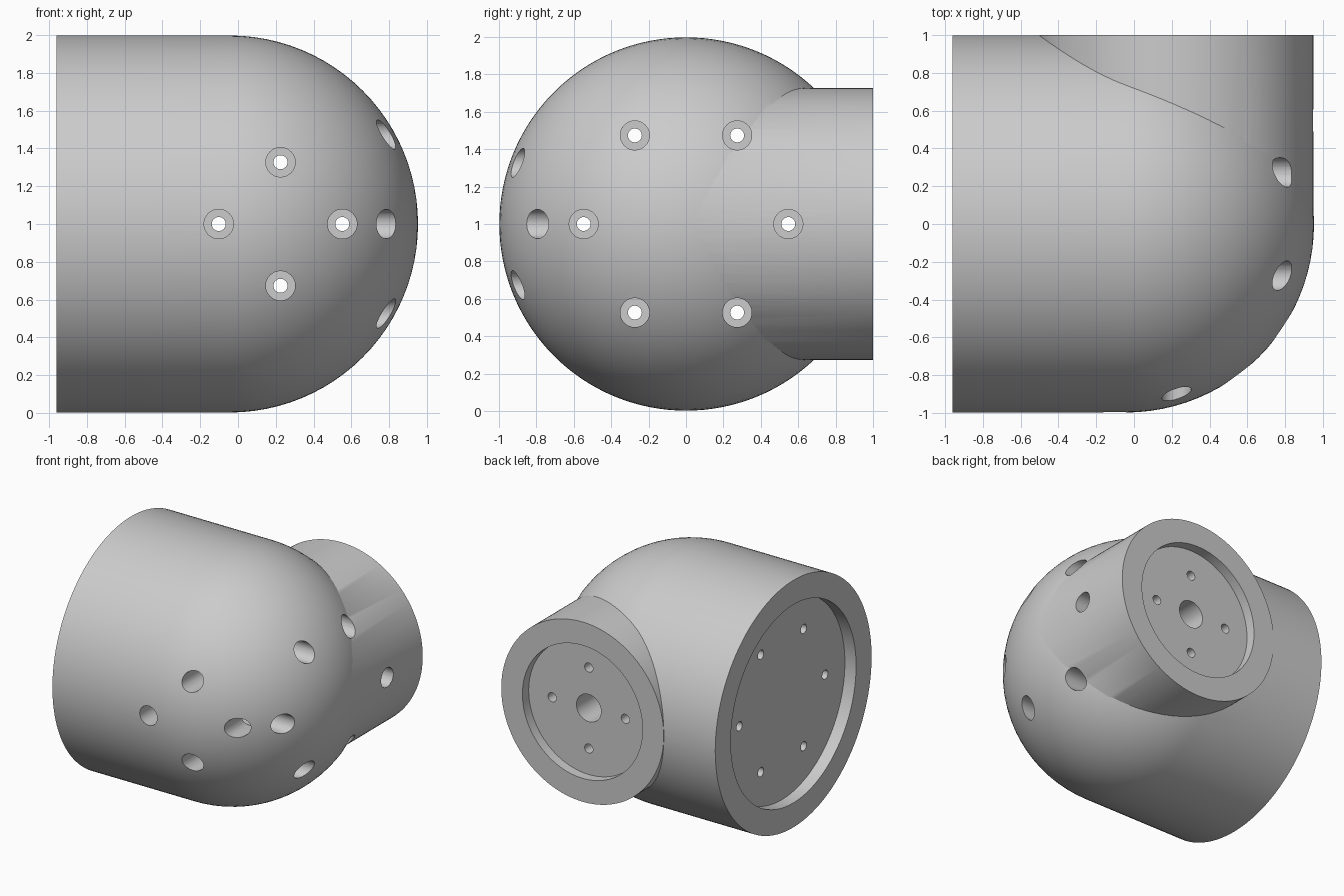
import bpy
import bmesh
from math import pi, sin, cos
from mathutils import Matrix

if "Cube" in bpy.data.objects:
    bpy.data.objects.remove(bpy.data.objects["Cube"])

grey = bpy.data.materials.new("plain grey")
grey.use_nodes = True
colour = (0.6, 0.6, 0.6, 1)
grey.diffuse_color = colour
grey.node_tree.nodes["Principled BSDF"].inputs["Base Color"].default_value = colour

# Rotations that carry the local z axis onto x or y
TURN = {"x": Matrix.Rotation(pi / 2, 4, "Y"), "y": Matrix.Rotation(-pi / 2, 4, "X")}


def revolve(name, profile, axis, centre, steps):
    """Solid of revolution from (radius, distance along axis) points."""
    bm = bmesh.new()
    verts = [bm.verts.new((r, 0, t)) for r, t in profile]
    edges = [bm.edges.new(pair) for pair in zip(verts, verts[1:])]
    bmesh.ops.spin(bm, geom=verts + edges, cent=(0, 0, 0), axis=(0, 0, 1),
                   angle=2 * pi, steps=steps)
    bmesh.ops.remove_doubles(bm, verts=bm.verts, dist=1e-5)
    bmesh.ops.recalc_face_normals(bm, faces=bm.faces)
    bmesh.ops.transform(bm, matrix=Matrix.Translation(centre) @ TURN[axis], verts=bm.verts)
    mesh = bpy.data.meshes.new(name)
    bm.to_mesh(mesh)
    bm.free()
    mesh.materials.append(grey)
    obj = bpy.data.objects.new(name, mesh)
    bpy.context.collection.objects.link(obj)
    return obj


def combine(target, other, operation):
    """Apply an exact boolean, then discard the operand."""
    mod = target.modifiers.new("combine", "BOOLEAN")
    mod.operation = operation
    mod.solver = "EXACT"
    mod.object = other
    bpy.context.view_layer.objects.active = target
    bpy.ops.object.modifier_apply(modifier=mod.name)
    bpy.data.objects.remove(other)


def screw_hole(axis, centre, floor, step, end):
    """Narrow bolt hole from the recess floor opening into a wide head bore."""
    profile = [(0, floor), (0.037, floor), (0.037, step), (0.078, step), (0.078, end), (0, end)]
    return revolve("screw_hole", profile, axis, centre, 32)


# Main housing: recessed barrel closed by a round dome
R, DOME = 0.998, -0.045
dome = [(R * cos(a), DOME + R * sin(a)) for a in (i * pi / 48 for i in range(24))]
housing = revolve("joint_housing",
                  [(0, -0.86), (0.8, -0.86), (0.8, -0.96), (R, -0.96), (R, -0.5)]
                  + dome + [(0, DOME + R)], "x", (0, 0, 1), 128)

# Side branch
BX = 0.225
branch = revolve("side_branch", [(0, 0), (0.726, 0), (0.726, 1), (0, 1)], "y", (BX, 0, 1), 128)
combine(housing, branch, "UNION")

# Branch recess and blind shaft hole
recess = revolve("branch_recess",
                 [(0, 0.3), (0.11, 0.3), (0.11, 0.92), (0.537, 0.92), (0.537, 1.1), (0, 1.1)],
                 "y", (BX, 0, 1), 96)
combine(housing, recess, "DIFFERENCE")

# Six bolts along the barrel, in a hexagon
for i in range(6):
    a = i * pi / 3
    spot = (0, 0.547 * cos(a), 1 + 0.547 * sin(a))
    combine(housing, screw_hole("x", spot, -0.9, -0.66, 1.2), "DIFFERENCE")

# Four bolts along the branch, in a cross
for i in range(4):
    a = i * pi / 2
    spot = (BX + 0.327 * cos(a), 0, 1 + 0.327 * sin(a))
    combine(housing, screw_hole("y", spot, 0.96, 0.72, -1.2), "DIFFERENCE")

bpy.ops.object.select_all(action="DESELECT")
housing.select_set(True)
bpy.context.view_layer.objects.active = housing
bpy.ops.object.shade_smooth_by_angle(angle=pi / 6)
